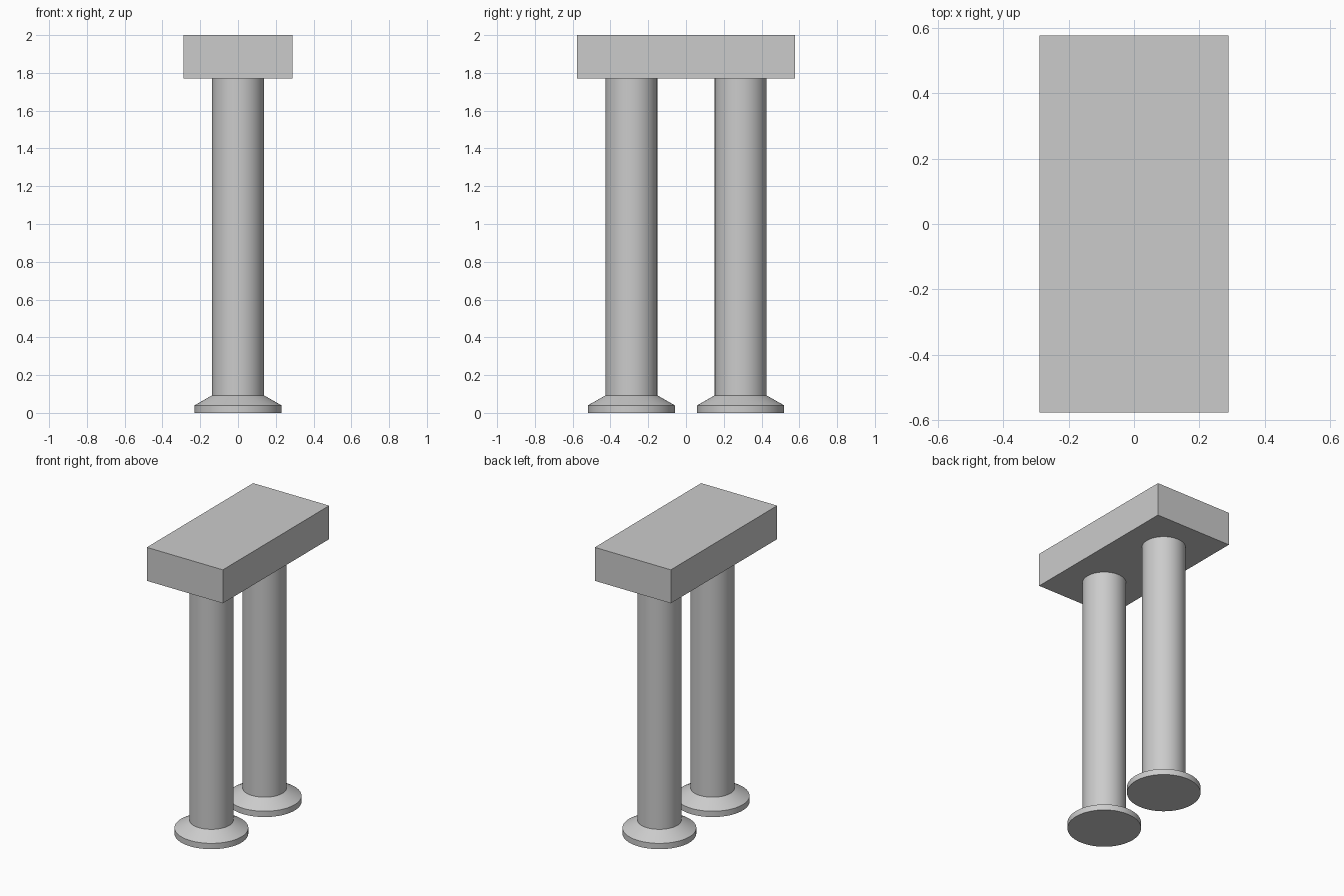
import bpy
import bmesh
import math

if "Cube" in bpy.data.objects:
    bpy.data.objects.remove(bpy.data.objects["Cube"])

grey = bpy.data.materials.new("plain_grey")
grey.diffuse_color = (0.6, 0.6, 0.6, 1)
grey.use_nodes = True
grey.node_tree.nodes["Principled BSDF"].inputs["Base Color"].default_value = grey.diffuse_color


def finish(name, bm):
    bmesh.ops.recalc_face_normals(bm, faces=bm.faces)
    mesh = bpy.data.meshes.new(name)
    bm.to_mesh(mesh)
    bm.free()
    mesh.materials.append(grey)
    obj = bpy.data.objects.new(name, mesh)
    bpy.context.collection.objects.link(obj)
    return obj


def lathe(name, profile, y, steps=64):
    """Spin an (r, z) profile that starts and ends on the axis."""
    bm = bmesh.new()
    verts = [bm.verts.new((r, 0, z)) for r, z in profile]
    edges = [bm.edges.new(pair) for pair in zip(verts, verts[1:])]
    bmesh.ops.spin(bm, geom=verts + edges, cent=(0, 0, 0), axis=(0, 0, 1),
                   angle=math.tau, steps=steps)
    bmesh.ops.remove_doubles(bm, verts=bm.verts, dist=1e-4)
    obj = finish(name, bm)
    obj.location.y = y
    bpy.ops.object.select_all(action='DESELECT')
    obj.select_set(True)
    bpy.context.view_layer.objects.active = obj
    bpy.ops.object.shade_smooth_by_angle(angle=math.radians(25))
    return obj


# Top slab
bm = bmesh.new()
bmesh.ops.create_cube(bm, size=1)
bmesh.ops.scale(bm, vec=(0.578, 1.155, 0.23), verts=bm.verts)
bmesh.ops.translate(bm, vec=(0, 0, 1.885), verts=bm.verts)
finish("top_slab", bm)

# Two round columns, each with a flared foot
column = [(0, 0), (0.23, 0), (0.23, 0.04), (0.137, 0.093), (0.137, 1.77), (0, 1.77)]
for label, y in (("front", -0.289), ("back", 0.289)):
    lathe(label + "_column", column, y)
